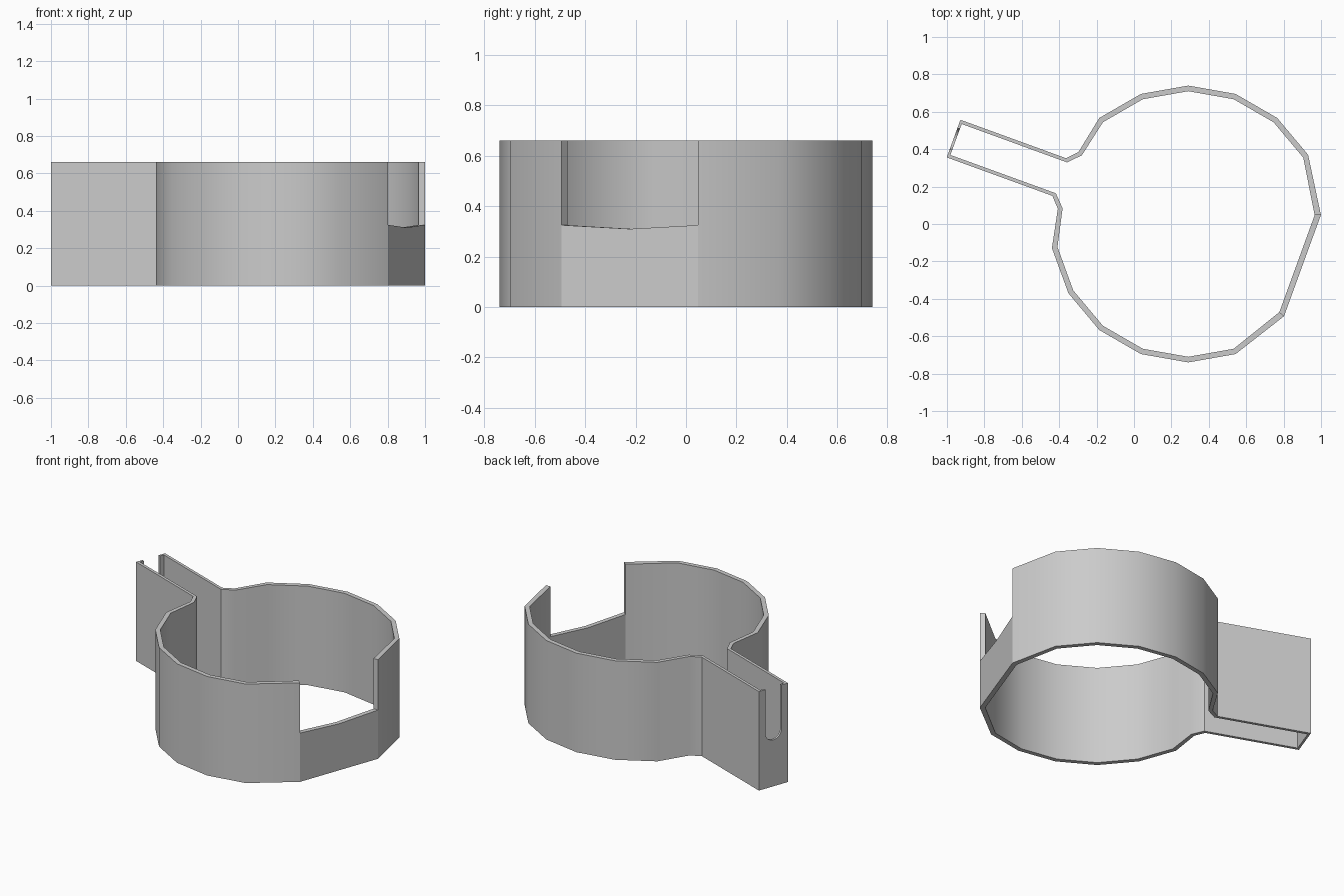
import bpy, bmesh
from math import radians, cos, sin, pi
from mathutils import Matrix

if "Cube" in bpy.data.objects:
    bpy.data.objects.remove(bpy.data.objects["Cube"])

H = 0.66                                  # overall height
R_OUT, R_IN = 0.74, 0.71                  # ring radii
TIP, END_T, ARM_W = 1.335, 0.014, 0.107   # arm length, end wall, half width
# The part is symmetric about the arm axis, built along +x then turned
PLACE = Matrix.Translation((0.29, 0, 0)) @ Matrix.Rotation(radians(160), 4, 'Z')


def finish(name, bm):
    bmesh.ops.recalc_face_normals(bm, faces=bm.faces)
    bm.transform(PLACE)
    me = bpy.data.meshes.new(name)
    bm.to_mesh(me)
    bm.free()
    ob = bpy.data.objects.new(name, me)
    bpy.context.collection.objects.link(ob)
    bpy.ops.object.select_all(action='DESELECT')
    ob.select_set(True)
    bpy.context.view_layer.objects.active = ob
    bpy.ops.object.shade_smooth_by_angle(angle=radians(32))
    return ob


def wall(name, pairs, tops):
    """Upright wall through (outer, inner) plan points, with a top height at each."""
    bm = bmesh.new()
    rows = [[bm.verts.new((*o, 0)), bm.verts.new((*o, z)),
             bm.verts.new((*i, z)), bm.verts.new((*i, 0))]
            for (o, i), z in zip(pairs, tops)]
    for a, b in zip(rows, rows[1:]):
        for k in range(4):
            n = (k + 1) % 4
            bm.faces.new((a[k], b[k], b[n], a[n]))
    bm.faces.new(rows[0])
    bm.faces.new(rows[-1])
    return finish(name, bm)


# Half of the plan: arm, flared neck, ring facets, then the edge of the flat
flat_edge = ((-0.65, 0.288), (-0.619, 0.276))
half = [((TIP - END_T, ARM_W), (TIP - END_T, ARM_W - 0.019)),
        ((0.734, ARM_W), (0.721, ARM_W - 0.019)),
        ((0.683, 0.162), (0.660, 0.151))]
for deg in range(30, 131, 20):
    c, s = cos(radians(deg)), sin(radians(deg))
    half.append(((R_OUT * c, R_OUT * s), (R_IN * c, R_IN * s)))
half.append(flat_edge)


def mirror(pair):
    return tuple((x, -y) for x, y in pair)


wall("ring_side_left", half, [H] * len(half))
wall("ring_side_right", [mirror(p) for p in half], [H] * len(half))

# Low wall across the flat, dipping slightly in the middle
wall("opening_sill", [flat_edge, ((-0.65, 0), (-0.619, 0)), mirror(flat_edge)],
     [0.325, 0.31, 0.325])

# End wall of the arm with a round-bottomed notch
r, zc = 0.06, 0.37
outline = [(-ARM_W, 0), (ARM_W, 0), (ARM_W, H), (r, H)]
outline += [(r * cos(pi * k / 12), zc - r * sin(pi * k / 12)) for k in range(13)]
outline += [(-r, H), (-ARM_W, H)]
bm = bmesh.new()
face = bm.faces.new([bm.verts.new((TIP - END_T, y, z)) for y, z in outline])
ext = bmesh.ops.extrude_face_region(bm, geom=[face], use_keep_orig=True)
bmesh.ops.translate(bm, vec=(END_T, 0, 0),
                    verts=[g for g in ext["geom"] if isinstance(g, bmesh.types.BMVert)])
finish("notched_arm_end", bm)
